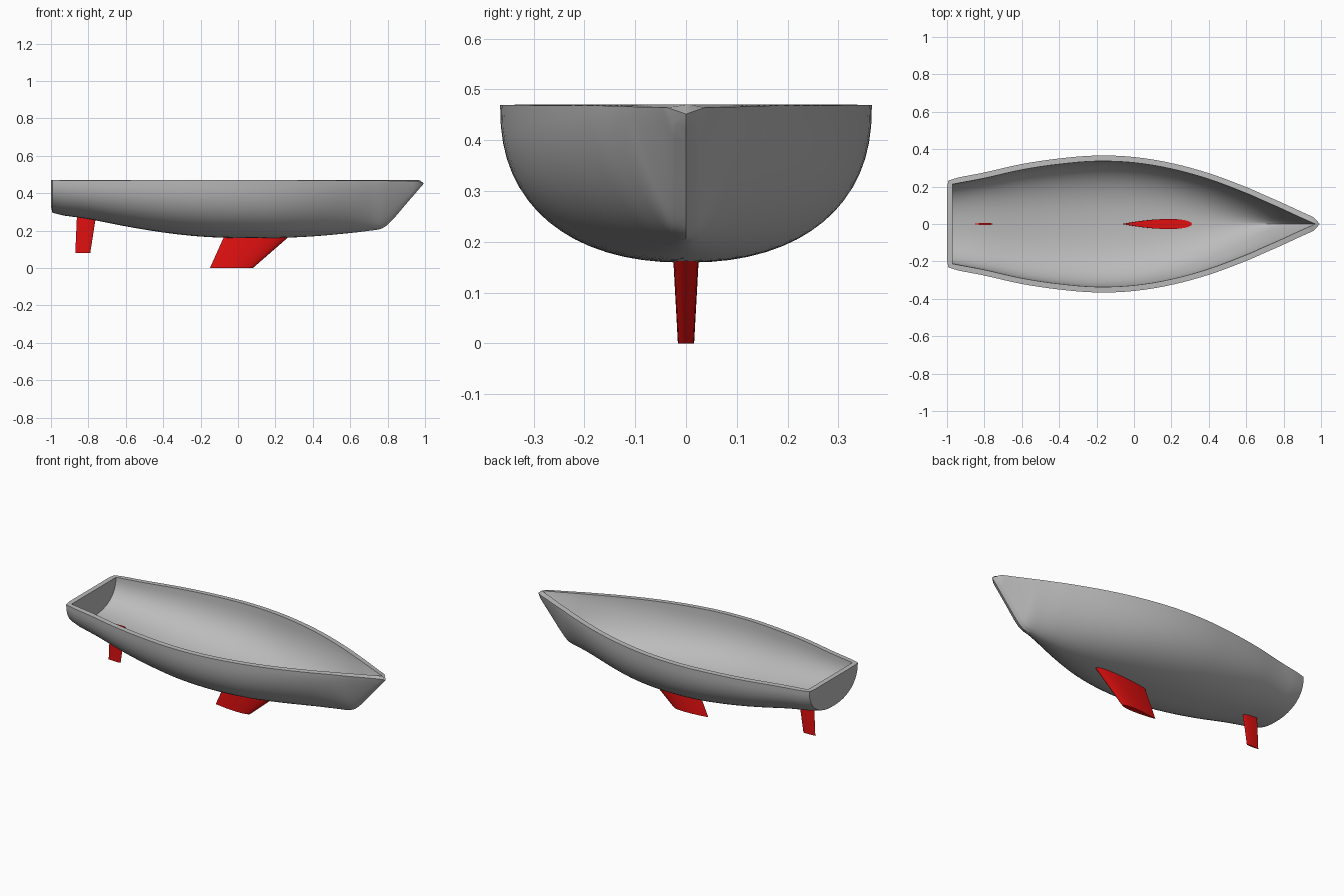
import bpy, bmesh, math

if "Cube" in bpy.data.objects:
    bpy.data.objects.remove(bpy.data.objects["Cube"], do_unlink=True)


def material(name, color):
    m = bpy.data.materials.new(name)
    m.use_nodes = True
    m.diffuse_color = color
    m.node_tree.nodes["Principled BSDF"].inputs["Base Color"].default_value = color
    return m


grey = material("hull grey", (0.5, 0.5, 0.5, 1))
red = material("fin red", (0.75, 0.005, 0.005, 1))


def make_object(name, bm, mat):
    mesh = bpy.data.meshes.new(name)
    bm.to_mesh(mesh)
    bm.free()
    ob = bpy.data.objects.new(name, mesh)
    bpy.context.collection.objects.link(ob)
    mesh.materials.append(mat)
    return ob


def smooth(ob, angle):
    bpy.ops.object.select_all(action="DESELECT")
    ob.select_set(True)
    bpy.context.view_layer.objects.active = ob
    bpy.ops.object.shade_smooth_by_angle(angle=math.radians(angle))


# Inner hull stations, stern to bow: x, rim half width, floor height, roundness
DECK, WALL = 0.47, 0.03
STATIONS = [
    (-0.97, 0.213, 0.315, 2.3), (-0.8, 0.245, 0.292, 2.4), (-0.6, 0.29, 0.253, 2.4),
    (-0.4, 0.32, 0.22, 2.4), (-0.2, 0.336, 0.198, 2.4), (0, 0.328, 0.19, 2.4),
    (0.2, 0.295, 0.19, 2.3), (0.4, 0.24, 0.199, 2.0), (0.6, 0.165, 0.217, 1.65),
    (0.7, 0.121, 0.229, 1.45), (0.76, 0.095, 0.24, 1.3), (0.8, 0.077, 0.273, 1.2),
    (0.88, 0.04, 0.366, 1.15), (0.97, 0, DECK, 1.1)]


def slope(i, k):
    a, b = STATIONS[max(i - 1, 0)], STATIONS[min(i + 1, len(STATIONS) - 1)]
    return (b[k] - a[k]) / (b[0] - a[0])


def blend(i, t, k):
    """Smooth curve through one column of the stations."""
    a, b = STATIONS[i], STATIONS[i + 1]
    h = b[0] - a[0]
    return ((2*t**3 - 3*t**2 + 1) * a[k] + (t**3 - 2*t**2 + t) * h * slope(i, k)
            + (3*t**2 - 2*t**3) * b[k] + (t**3 - t**2) * h * slope(i + 1, k))


def section(bm, x, width, floor, power, scale=1):
    ring, steps = [], 32
    for j in range(steps + 1):
        a = math.pi * j / steps
        c, s = math.cos(a), max(math.sin(a), 0)
        y = math.copysign(abs(c) ** (2 / power), c) * width
        if j == steps // 2:
            y = 0
        z = DECK - (DECK - floor) * (0 if j in (0, steps) else s ** (2 / power))
        ring.append(bm.verts.new((x, y * scale, DECK + (z - DECK) * scale)))
    return ring


# Hull: lofted inner shell, thickened outwards
bm = bmesh.new()
rings = [section(bm, *STATIONS[0], scale=0.9)]
SUB = 4
for i in range(len(STATIONS) - 1):
    for q in range(SUB):
        t = q / SUB
        x = STATIONS[i][0] + t * (STATIONS[i + 1][0] - STATIONS[i][0])
        rings.append(section(bm, x, *[blend(i, t, k) for k in (1, 2, 3)]))
tip = bm.verts.new((STATIONS[-1][0], 0, DECK))
bm.faces.new(rings[0])
for r, s in zip(rings, rings[1:]):
    for j in range(len(r) - 1):
        bm.faces.new((r[j], r[j + 1], s[j + 1], s[j]))
for j in range(len(rings[-1]) - 1):
    bm.faces.new((rings[-1][j], rings[-1][j + 1], tip))
bmesh.ops.recalc_face_normals(bm, faces=bm.faces)
bm.faces.ensure_lookup_table()
bm.normal_update()
if bm.faces[0].normal.x > 0:
    bmesh.ops.reverse_faces(bm, faces=bm.faces)
hull = make_object("hull", bm, grey)
shell = hull.modifiers.new("wall", "SOLIDIFY")
shell.thickness = WALL
shell.offset = 1
bpy.context.view_layer.objects.active = hull
hull.select_set(True)
bpy.ops.object.modifier_apply(modifier="wall")
smooth(hull, 35)


# Fins: foil sections with a round nose and a sharp tail
def fin(name, levels):
    bm = bmesh.new()
    rings = []
    n = 12
    for z, tail, nose, half in levels:
        ring = []
        for j in range(2 * n):
            u = abs(j - n) / n
            t = u * u
            y = half * math.sqrt(t) * (1 - t) / 0.385
            ring.append(bm.verts.new((nose + (tail - nose) * t, y if j < n else -y, z)))
        rings.append(ring)
    low, top = rings
    for j in range(2 * n):
        k = (j + 1) % (2 * n)
        bm.faces.new((low[j], low[k], top[k], top[j]))
    bm.faces.new(low)
    bm.faces.new(top)
    bmesh.ops.recalc_face_normals(bm, faces=bm.faces)
    smooth(make_object(name, bm, red), 35)


fin("keel", [(0, -0.15, 0.08, 0.016), (0.2, -0.06, 0.31, 0.027)])
fin("rudder", [(0.08, -0.87, -0.79, 0.004), (0.305, -0.86, -0.755, 0.006)])
